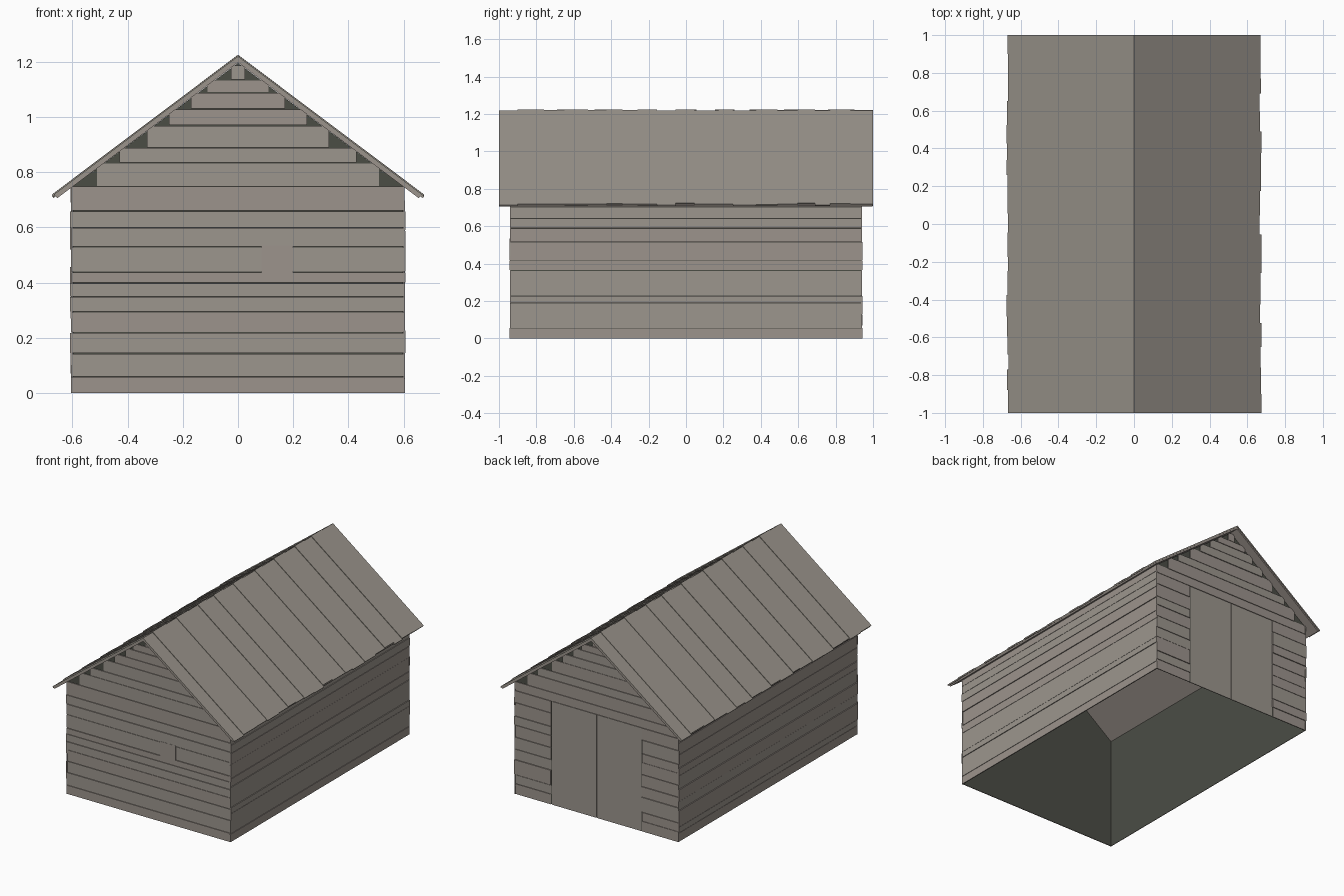
import bpy
import bmesh
import random
from mathutils import Vector

random.seed(4)
cube = bpy.data.objects.get("Cube")
if cube:
    bpy.data.objects.remove(cube)


def material(name, rgb):
    m = bpy.data.materials.new(name)
    m.use_nodes = True
    m.diffuse_color = (*rgb, 1)
    m.node_tree.nodes["Principled BSDF"].inputs["Base Color"].default_value = (*rgb, 1)
    return m


BROWN = material("weathered brown wood", (0.335, 0.295, 0.265))
GREY = material("weathered grey wood", (0.335, 0.305, 0.27))
ROOF = material("grey roof wood", (0.32, 0.293, 0.257))
DARK = material("dark interior", (0.07, 0.074, 0.06))

HALF_X, HALF_Y = 0.598, 0.935
RIDGE, SLOPE = 1.222, 0.751
SKIN, GAP = 0.001, 0.003


def prism(bm, outline, offset, mat=0):
    """Extrude a closed 3D outline along an offset vector."""
    low = [bm.verts.new(p) for p in outline]
    high = [bm.verts.new(Vector(p) + Vector(offset)) for p in outline]
    faces = [bm.faces.new(low), bm.faces.new(high[::-1])]
    n = len(low)
    for i in range(n):
        j = (i + 1) % n
        faces.append(bm.faces.new((low[j], low[i], high[i], high[j])))
    for f in faces:
        f.material_index = mat


def box(bm, x0, x1, y0, y1, z0, z1, mat=0):
    prism(bm, [(x0, y0, z0), (x1, y0, z0), (x1, y1, z0), (x0, y1, z0)],
          (0, 0, z1 - z0), mat)


def finish(bm, name, mats):
    bmesh.ops.recalc_face_normals(bm, faces=bm.faces)
    mesh = bpy.data.meshes.new(name)
    bm.to_mesh(mesh)
    bm.free()
    for m in mats:
        mesh.materials.append(m)
    obj = bpy.data.objects.new(name, mesh)
    bpy.context.collection.objects.link(obj)


# Dark shell: two gables and two long walls, open at the bottom
bm = bmesh.new()
for y in (-HALF_Y, HALF_Y):
    gable = [(-HALF_X, 0), (HALF_X, 0), (HALF_X, 0.748), (0, 1.195), (-HALF_X, 0.748)]
    bm.faces.new([bm.verts.new((x, y, z)) for x, z in gable])
for x in (-HALF_X, HALF_X):
    wall = [(-HALF_Y, 0), (HALF_Y, 0), (HALF_Y, 0.748), (-HALF_Y, 0.748)]
    bm.faces.new([bm.verts.new((x, y, z)) for y, z in wall])
finish(bm, "wall_shell", [DARK])


# Gable walls: full boards below, stepped boards under the roof
FRONT = [0, 0.06, 0.145, 0.22, 0.295, 0.35, 0.40, 0.44, 0.53, 0.60, 0.66, 0.75]
BACK = [0, 0.07, 0.13, 0.23, 0.30, 0.38, 0.46, 0.52, 0.61, 0.69, 0.75]
STEPS = [(0.835, 0.51), (0.89, 0.43), (0.97, 0.33), (1.03, 0.25),
         (1.09, 0.17), (1.135, 0.11), (1.19, 0.025)]
DOOR_HALF, DOOR_TOP = 0.33, 0.69


def gable_boards(name, side, levels, doorway):
    bm = bmesh.new()

    def board(x0, x1, z0, z1):
        y0, y1 = sorted((side * (HALF_Y + SKIN),
                         side * (HALF_Y + random.uniform(0.005, 0.008))))
        box(bm, x0, x1, y0, y1, z0, z1 - GAP, random.randint(0, 1))

    for z0, z1 in zip(levels, levels[1:]):
        left = -0.603 - random.uniform(0, 0.006)
        right = 0.603 + random.uniform(0, 0.006)
        if doorway and z1 <= DOOR_TOP:
            board(left, -DOOR_HALF - random.uniform(0.002, 0.008), z0, z1)
            board(DOOR_HALF + random.uniform(0.002, 0.008), right, z0, z1)
        else:
            board(left, right, z0, z1)
    z0 = levels[-1]
    for z1, half in STEPS:
        board(-half, half, z0, z1)
        z0 = z1
    finish(bm, name, [BROWN, GREY])


gable_boards("front_wall_boards", -1, FRONT, False)
gable_boards("back_wall_boards", 1, BACK, True)

# Small patch board on the front wall
bm = bmesh.new()
box(bm, 0.085, 0.20, -HALF_Y - 0.0085, -HALF_Y - SKIN, 0.436, 0.534)
finish(bm, "front_patch_board", [BROWN])

# Two door leaves in the back wall
for name, side in (("left_door", 1), ("right_door", -1)):
    bm = bmesh.new()
    a, b = sorted((side * 0.0015, side * (DOOR_HALF - 0.001)))
    box(bm, a, b, HALF_Y + SKIN, HALF_Y + 0.005, 0, DOOR_TOP - GAP)
    finish(bm, name, [GREY])


# Long side walls
LEFT = [0, 0.055, 0.19, 0.23, 0.365, 0.42, 0.515, 0.59, 0.645, 0.70, 0.746]
RIGHT = [0, 0.06, 0.10, 0.21, 0.27, 0.35, 0.44, 0.49, 0.58, 0.66, 0.746]
for name, side, levels in (("left_wall_boards", 1, LEFT), ("right_wall_boards", -1, RIGHT)):
    bm = bmesh.new()
    for z0, z1 in zip(levels, levels[1:]):
        a, b = sorted((side * (HALF_X + SKIN),
                       side * (HALF_X + random.uniform(0.005, 0.009))))
        end = 0.939 + random.uniform(0, 0.004)
        box(bm, a, b, -end, end, z0, z1 - GAP, random.randint(0, 1))
    finish(bm, name, [BROWN, GREY])


# Roof: a sheathing slab on each slope with boards laid on top
def roof_piece(bm, side, top, eave, thick, y0, y1):
    norm = (1 + SLOPE ** 2) ** 0.5
    end_z = top - SLOPE * eave
    profile = [(0, top), (eave, end_z),
               (eave - thick * SLOPE / norm, end_z - thick / norm),
               (0, top - thick * norm)]
    prism(bm, [(side * x, y0, z) for x, z in profile], (0, y1 - y0, 0))


EDGES_LEFT = [-1, -0.90, -0.76, -0.65, -0.525, -0.425, -0.34, -0.26, -0.155, -0.055,
              0.045, 0.175, 0.25, 0.375, 0.49, 0.595, 0.69, 0.77, 0.88, 1]
EDGES_RIGHT = [-y for y in reversed(EDGES_LEFT)]
for word, side, edges in (("left", 1, EDGES_LEFT), ("right", -1, EDGES_RIGHT)):
    bm = bmesh.new()
    roof_piece(bm, side, RIDGE - 0.010, 0.662, 0.012, -0.997, 0.997)
    finish(bm, word + "_roof_sheathing", [BROWN])
    bm = bmesh.new()
    for i, (y0, y1) in enumerate(zip(edges, edges[1:])):
        top = RIDGE + (0.0025 if i % 2 else -0.002) + random.uniform(-0.0005, 0.0005)
        roof_piece(bm, side, top, random.uniform(0.664, 0.675), 0.009, y0, y1)
    finish(bm, word + "_roof_boards", [ROOF])
